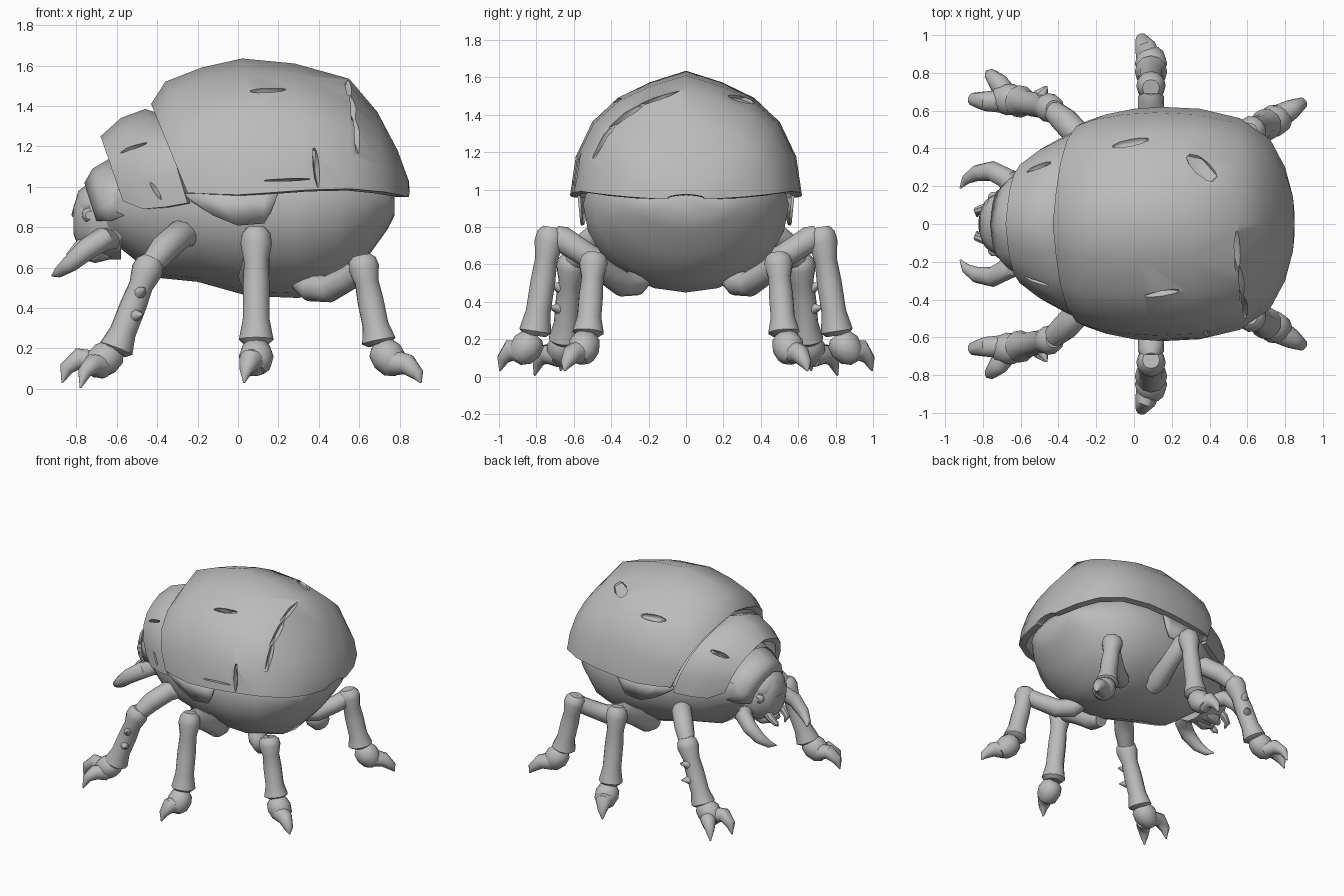
import bpy, bmesh, math
from mathutils import Vector, Matrix, Quaternion
from mathutils.bvhtree import BVHTree

if "Cube" in bpy.data.objects:
    bpy.data.objects.remove(bpy.data.objects["Cube"], do_unlink=True)

GREY = (0.5, 0.5, 0.5, 1.0)
grey = bpy.data.materials.new("stone_grey")
grey.use_nodes = True
grey.diffuse_color = GREY
for node in grey.node_tree.nodes:
    if node.type == 'BSDF_PRINCIPLED':
        node.inputs["Base Color"].default_value = GREY

parts = []


def finish(name, bm, mirror=False):
    mesh = bpy.data.meshes.new(name)
    bm.to_mesh(mesh)
    bm.free()
    mesh.materials.append(grey)
    obj = bpy.data.objects.new(name, mesh)
    bpy.context.scene.collection.objects.link(obj)
    if mirror:
        mod = obj.modifiers.new("mirror", 'MIRROR')
        mod.use_axis = (False, True, False)
        mod.use_mirror_merge = False
    parts.append(obj)
    return obj


def loft(bm, rings):
    """Skin closed rings of points and cap both ends."""
    rows = [[bm.verts.new(p) for p in ring] for ring in rings]
    n = len(rows[0])
    for a, b in zip(rows, rows[1:]):
        for i in range(n):
            j = (i + 1) % n
            bm.faces.new((a[i], a[j], b[j], b[i]))
    bm.faces.new(rows[0])
    bm.faces.new(rows[-1])
    bmesh.ops.recalc_face_normals(bm, faces=bm.faces)


def hull(name, middle, stations, sides=20):
    """Body lofted along x; each station is x, half width, bottom, top."""
    rings = []
    for x, w, low, high in stations:
        ring = []
        for i in range(sides):
            a = math.tau * i / sides
            reach = high - middle if math.sin(a) > 0 else middle - low
            ring.append((x, w * math.cos(a), middle + reach * math.sin(a)))
        rings.append(ring)
    bm = bmesh.new()
    loft(bm, rings)
    return finish(name, bm)


def plate(name, stations, thickness, steps=5):
    """Armour arch with a slight ridge; each station is crown x, z and rim x, y, z."""
    bm = bmesh.new()
    rows = []
    for cx, cz, rx, ry, rz in stations:
        row = []
        for i in range(-steps, steps + 1):
            a = math.pi / 2 * i / steps
            up = math.cos(a) - 0.045 * max(0, math.sin(4 * abs(a)))
            row.append(bm.verts.new((rx + (cx - rx) * up, ry * math.sin(a), rz + (cz - rz) * up)))
        rows.append(row)
    for a, b in zip(rows, rows[1:]):
        for i in range(2 * steps):
            bm.faces.new((a[i], a[i + 1], b[i + 1], b[i]))
    bm.normal_update()
    if sum(f.normal.z for f in bm.faces) < 0:
        bmesh.ops.reverse_faces(bm, faces=bm.faces)
    obj = finish(name, bm)
    mod = obj.modifiers.new("thickness", 'SOLIDIFY')
    mod.thickness = thickness
    mod.offset = -1
    return obj


def limb(name, points, sides=12):
    """Mirrored tapering tube; each point is x, y, z, radius."""
    centres = [Vector(p[:3]) for p in points]
    last = len(points) - 1
    rings, turn, old = [], Quaternion(), Vector((0, 0, 1))
    for k, c in enumerate(centres):
        way = (centres[min(k + 1, last)] - centres[max(k - 1, 0)]).normalized()
        turn = old.rotation_difference(way) @ turn
        old = way
        r = points[k][3]
        rings.append([c + turn @ Vector((r * math.cos(math.tau * i / sides),
                                         r * math.sin(math.tau * i / sides), 0))
                      for i in range(sides)])
    bm = bmesh.new()
    loft(bm, rings)
    return finish(name, bm, mirror=True)


def along(a, b, profile):
    """Points from a to b with radii from (fraction, radius) pairs."""
    a, b = Vector(a), Vector(b)
    return [(*a.lerp(b, t), r) for t, r in profile]


def cracks(obj, lines):
    """Cut shallow pointed gashes; each line is start, end, half width."""
    bpy.context.view_layer.update()
    graph = bpy.context.evaluated_depsgraph_get()
    tree = BVHTree.FromObject(obj, graph)
    bm = bmesh.new()
    for start, end, width in lines:
        ends = [tree.find_nearest(Vector(p))[0] for p in (start, end)]
        spot, normal, _, _ = tree.find_nearest((Vector(start) + Vector(end)) / 2)
        run = ends[1] - ends[0]
        u = run.normalized()
        v = normal.cross(u).normalized()
        basis = Matrix((u, v, u.cross(v))).transposed().to_4x4()
        size = Matrix.Diagonal((run.length / 2, width, 0.035, 1))
        bmesh.ops.create_icosphere(bm, subdivisions=1, radius=1,
                                   matrix=Matrix.Translation(spot) @ basis @ size)
    cutter = finish("crack_cutter", bm)
    parts.remove(cutter)
    cutter.hide_render = True
    mod = obj.modifiers.new("cracks", 'BOOLEAN')
    mod.operation = 'DIFFERENCE'
    mod.solver = 'EXACT'
    mod.use_self = True
    mod.object = cutter
    bpy.context.view_layer.update()
    graph = bpy.context.evaluated_depsgraph_get()
    cut = bpy.data.meshes.new_from_object(obj.evaluated_get(graph))
    obj.modifiers.clear()
    obj.data = cut
    bpy.data.objects.remove(cutter, do_unlink=True)


# Belly and head
hull("belly", 0.92, [(-.72, .16, .72, 1.0), (-.6, .28, .71, 1.08), (-.4, .41, .55, 1.2),
                     (-.2, .51, .53, 1.25), (.05, .55, .46, 1.25), (.3, .55, .45, 1.25),
                     (.5, .49, .5, 1.2), (.64, .39, .65, 1.1), (.74, .28, .79, 1.03),
                     (.775, .19, .86, .98)])
hull("head", 0.84, [(-.815, .06, .77, .9), (-.79, .12, .7, .97), (-.72, .18, .64, 1.03),
                    (-.58, .22, .64, 1.03)], 16)

# Overlapping armour plates
shell = plate("wing_shell", [(-.43, 1.41, -.25, .545, .97), (-.36, 1.52, -.15, .58, .965),
                             (-.18, 1.59, 0, .61, .96), (.02, 1.635, .15, .62, .97),
                             (.28, 1.61, .35, .61, .985), (.55, 1.535, .56, .56, .99),
                             (.69, 1.37, .72, .45, .975), (.79, 1.18, .8, .3, .96),
                             (.845, 1.03, .84, .15, .95), (.85, .975, .845, .1, .95)], .05)
thorax = plate("thorax_plate", [(-.68, 1.25, -.57, .33, .93), (-.58, 1.34, -.47, .41, .89),
                                (-.46, 1.385, -.36, .47, .9), (-.38, 1.36, -.25, .52, .92)], .04)
plate("neck_plate", [(-.76, 1.02, -.7, .19, .83), (-.72, 1.09, -.64, .25, .83),
                     (-.6, 1.16, -.53, .31, .87)], .03)
plate("brow_plate", [(-.825, .86, -.8, .07, .83), (-.79, .98, -.75, .15, .88),
                     (-.7, 1.05, -.67, .19, .9)], .02, 4)

# Battle-worn gashes
cracks(shell, [((.55, -.02, 1.54), (.56, -.28, 1.45), .02),
               ((.56, -.2, 1.48), (.575, -.44, 1.31), .022),
               ((.57, -.36, 1.38), (.58, -.5, 1.13), .02),
               ((.4, -.61, .96), (.38, -.58, 1.24), .018),
               ((.38, -.6, 1.04), (.1, -.62, 1.03), .007),
               ((.04, -.38, 1.46), (.26, -.36, 1.5), .02),
               ((-.37, -.32, 1.27), (-.24, -.37, 1.4), .025),
               ((.27, .38, 1.47), (.45, .22, 1.5), .055),
               ((-.14, .42, 1.42), (.1, .46, 1.42), .03)])
cracks(thorax, [((-.6, -.28, 1.17), (-.44, -.34, 1.23), .013),
                ((-.45, -.44, 1.03), (-.38, -.47, .93), .013),
                ((-.58, .27, 1.18), (-.43, .34, 1.24), .02)])

# Torn wing flap lying against the belly below each shell edge
bm = bmesh.new()
upper = [(-.26, .515, .97), (-.13, .545, .97), (0, .56, .97), (.13, .565, .97), (.2, .565, .97)]
lower = [(-.24, .505, .94), (-.12, .53, .86), (0, .545, .81), (.13, .55, .82), (.16, .555, .87)]
top, low = [[bm.verts.new(p) for p in row] for row in (upper, lower)]
for i in range(4):
    bm.faces.new((top[i], low[i], low[i + 1], top[i + 1]))
finish("wing_flap", bm, mirror=True).modifiers.new("thickness", 'SOLIDIFY').thickness = .015

# Face details
limb("eye", [(-.735, .1, .86, .02), (-.735, .13, .86, .038), (-.735, .155, .86, .036),
             (-.735, .17, .86, .02)])
limb("mandible", [(-.62, .13, .74, .05), (-.67, .24, .74, .06), (-.75, .28, .69, .054),
                  (-.83, .27, .62, .043), (-.89, .235, .575, .026), (-.92, .19, .56, .004)])
limb("feeler", [(-.74, .07, .74, .035), (-.79, .08, .7, .03), (-.83, .07, .66, .022),
                (-.83, .04, .63, .005)], 8)
limb("jaw", [(-.64, .04, .7, .06), (-.72, .05, .67, .05), (-.78, .03, .66, .02)], 8)

# Legs: thigh, shin and foot share one profile
SHIN = [(0, .045), (.05, .07), (.14, .078), (.3, .06), (.5, .066), (.78, .066),
        (.96, .086), (1, .06)]
FOOT = [(0, .04), (.15, .072), (.45, .086), (.8, .074), (1, .04)]
legs = {
    "front": ([(-.23, .37, .76, .055), (-.285, .46, .765, .072), (-.37, .55, .69, .07),
               (-.44, .61, .6, .055)],
              (-.425, .61, .65), (-.61, .65, .18), (-.59, .65, .2), (-.74, .67, .09)),
    "middle": ([(.07, .29, .52, .055), (.08, .37, .55, .078), (.09, .53, .65, .065),
                (.09, .67, .74, .07), (.09, .71, .77, .045)],
               (.09, .72, .8), (.09, .81, .22), (.09, .8, .22), (.09, .91, .09)),
    "rear": ([(.3, .22, .59, .04), (.315, .23, .54, .06), (.36, .27, .5, .068),
              (.45, .34, .495, .068), (.55, .42, .55, .062), (.63, .5, .61, .06)],
             (.61, .49, .66), (.7, .525, .22), (.69, .525, .22), (.8, .57, .09)),
}
for place, (thigh, knee, ankle, heel, toe) in legs.items():
    limb(place + "_thigh", thigh)
    limb(place + "_shin", along(knee, ankle, SHIN))
    limb(place + "_foot", along(heel, toe, FOOT))

# Claws and shin spikes
limb("front_claw", [(-.71, .65, .13, .06), (-.79, .65, .15, .052), (-.85, .66, .1, .036),
                    (-.87, .67, .03, .004)])
limb("front_side_claw", [(-.67, .68, .11, .06), (-.72, .75, .12, .052), (-.76, .79, .08, .034),
                         (-.78, .81, .005, .004)])
limb("middle_claw", [(.08, .87, .13, .07), (.06, .94, .14, .057), (.04, .98, .09, .033),
                     (.03, .995, .03, .004)])
limb("rear_claw", [(.77, .57, .13, .065), (.84, .61, .12, .052), (.89, .64, .07, .032),
                   (.905, .65, .03, .004)])
for base, tip in (((-.5, .64, .46), (-.46, .73, .5)), ((-.53, .65, .36), (-.47, .73, .37))):
    limb("shin_spike", along(base, tip, [(0, .035), (.5, .028), (1, .003)]), 8)

# Smooth shading with sharp creases kept
bpy.ops.object.select_all(action='DESELECT')
for obj in parts:
    obj.select_set(True)
bpy.context.view_layer.objects.active = parts[0]
bpy.ops.object.shade_smooth_by_angle(angle=math.radians(42))
